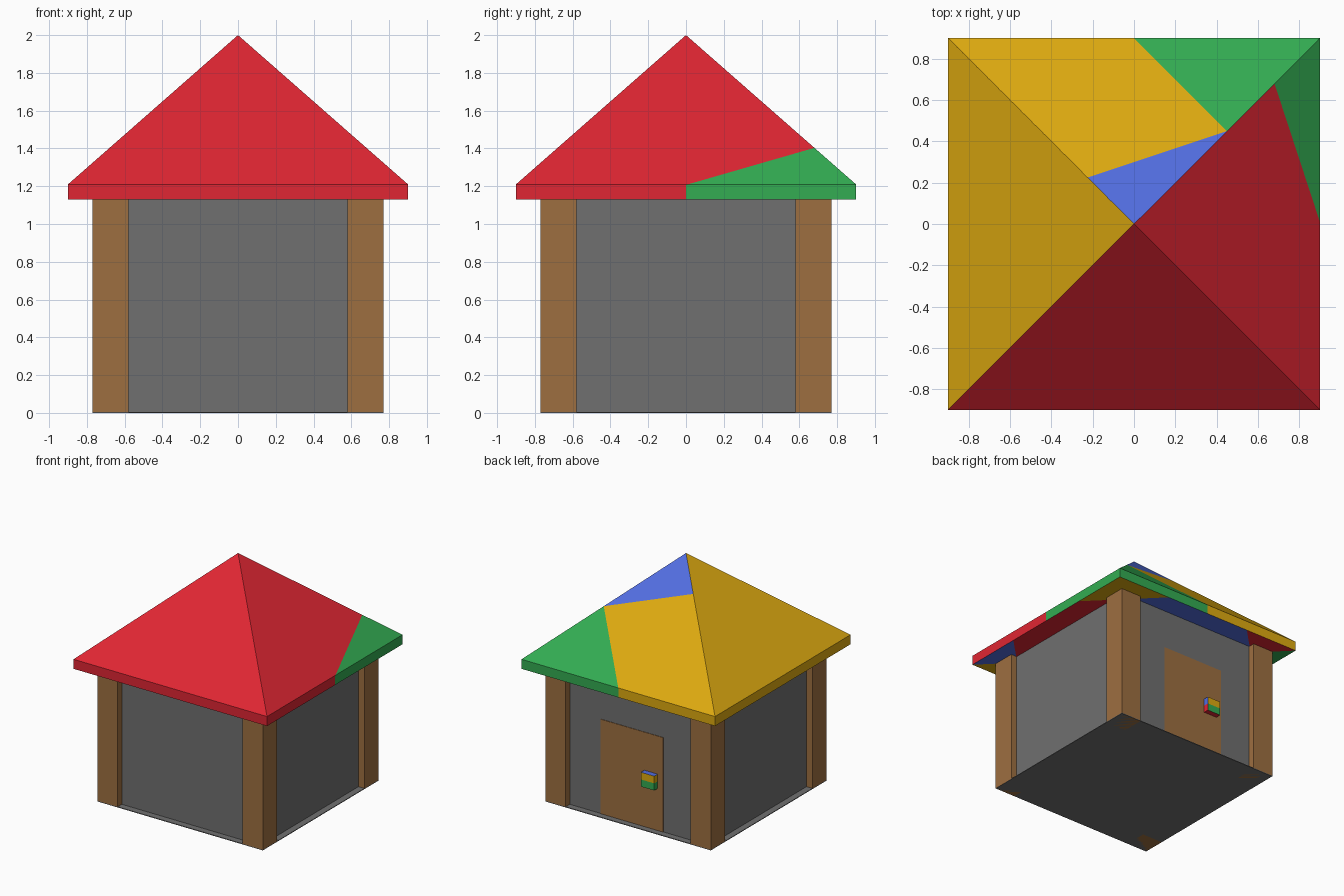
import bpy, bmesh
from mathutils import Vector, Matrix
import math

if "Cube" in bpy.data.objects:
    bpy.data.objects.remove(bpy.data.objects["Cube"])


def linear(v):
    v /= 255
    return v / 12.92 if v <= 0.04045 else ((v + 0.055) / 1.055) ** 2.4


COLOURS = {
    "red": (224, 38, 51), "green": (51, 172, 82), "yellow": (222, 170, 16),
    "blue": (82, 110, 224), "grey": (112, 112, 112), "brown": (158, 111, 64),
}
MATS = {}
for name, rgb in COLOURS.items():
    m = bpy.data.materials.new(name)
    m.diffuse_color = (*[linear(c) for c in rgb], 1)
    m.use_nodes = True
    m.node_tree.nodes["Principled BSDF"].inputs["Base Color"].default_value = m.diffuse_color
    MATS[name] = m
PAINT = ["red", "green", "yellow", "blue"]


def finish(name, bm, colours):
    me = bpy.data.meshes.new(name)
    bm.to_mesh(me)
    bm.free()
    for c in colours:
        me.materials.append(MATS[c])
    ob = bpy.data.objects.new(name, me)
    bpy.context.collection.objects.link(ob)
    return ob


def box(name, lo, hi, colour):
    lo, hi = Vector(lo), Vector(hi)
    bm = bmesh.new()
    bmesh.ops.create_cube(bm, size=1)
    for v in bm.verts:
        v.co = Vector([c * s for c, s in zip(v.co, hi - lo)]) + (lo + hi) / 2
    return finish(name, bm, [colour])


def panel(bm, pts, colour, centre):
    """Add one flat coloured polygon facing away from centre."""
    f = bm.faces.new([bm.verts.new(p) for p in pts])
    f.normal_update()
    if f.normal.dot(f.calc_center_median() - Vector(centre)) < 0:
        f.normal_flip()
    f.material_index = PAINT.index(colour)


# House: base, walls, corner posts and door
P, W = 0.77, 0.715
box("floor", (-P, -P, 0), (P, P, 0.006), "grey")
box("walls", (-W, -W, 0.003), (W, W, 1.13), "grey")
for sx in (-1, 1):
    for sy in (-1, 1):
        xs, ys = sorted((sx * 0.58, sx * P)), sorted((sy * 0.58, sy * P))
        side = ("front" if sy < 0 else "back") + ("_left" if sx < 0 else "_right")
        box(side + "_post", (xs[0], ys[0], 0), (xs[1], ys[1], 1.13), "brown")
box("door", (-0.29, W - 0.01, 0.006), (0.29, W + 0.004, 0.8), "brown")

# Roof: hipped slopes with patchwork colours
R, EAVE, LOW, TOP = 0.9, 1.21, 1.13, 2.0
MID = (0, 0, 1.3)
bm = bmesh.new()


def slope(colour, *pts):
    panel(bm, [(x, y, TOP - max(abs(x), abs(y)) * (TOP - EAVE) / R) for x, y in pts],
          colour, MID)


slope("red", (0, 0), (-R, -R), (R, -R))
slope("yellow", (0, 0), (-R, R), (-R, -R))
slope("red", (0, 0), (R, -R), (R, 0.01), (0.68, 0.68))
slope("green", (R, 0.01), (R, R), (0.68, 0.68))
slope("blue", (0, 0), (0.45, 0.45), (-0.225, 0.225))
slope("yellow", (-0.225, 0.225), (0.45, 0.45), (0, R), (-R, R))
slope("green", (0.45, 0.45), (R, R), (0, R))

# Roof: eave band
for (a, b), (c, d), colour in (
        ((-R, -R), (R, -R), "red"), ((R, -R), (R, 0), "red"),
        ((R, 0), (R, R), "green"), ((R, R), (0, R), "green"),
        ((0, R), (-R, R), "yellow"), ((-R, R), (-R, -R), "yellow")):
    panel(bm, [(a, b, LOW), (c, d, LOW), (c, d, EAVE), (a, b, EAVE)], colour, MID)

# Roof: underside, four triangles with clipped coloured corners
UNDER = (("blue", "red", "yellow"), ("yellow", "blue", "red"),
         ("green", "green", "yellow"), ("blue", "green", "yellow"))
for k, (c1, c2, c3) in enumerate(UNDER):
    rot = Matrix.Rotation(k * math.pi / 2, 3, "Z")
    for colour, pts in (
            (c1, ((R, -R), (R, -0.4), (0.65, -0.65))),
            (c2, ((0, 0), (0.65, -0.65), (R, -0.4), (R, 0.4), (0.65, 0.65))),
            (c3, ((R, R), (R, 0.4), (0.65, 0.65)))):
        panel(bm, [rot @ Vector((x, y, LOW)) for x, y in pts], colour, MID)
finish("roof", bm, PAINT)

# Door handle: small box, upper and lower halves coloured by direction
x0, x1, y0, y1, z0, z1 = -0.24, -0.115, W, 0.765, 0.36, 0.48
zm = (z0 + z1) / 2
hc = ((x0 + x1) / 2, (y0 + y1) / 2, zm)
bm = bmesh.new()
for a, b, back, left, right in ((zm, z1, "yellow", "yellow", "blue"),
                                (z0, zm, "green", "green", "red")):
    panel(bm, [(x0, y1, a), (x1, y1, a), (x1, y1, b), (x0, y1, b)], back, hc)
    panel(bm, [(x0, y0, a), (x0, y1, a), (x0, y1, b), (x0, y0, b)], left, hc)
    panel(bm, [(x1, y0, a), (x1, y1, a), (x1, y1, b), (x1, y0, b)], right, hc)
for z, colour in ((z1, "blue"), (z0, "red")):
    panel(bm, [(x0, y0, z), (x1, y0, z), (x1, y1, z), (x0, y1, z)], colour, hc)
finish("door_handle", bm, PAINT)
